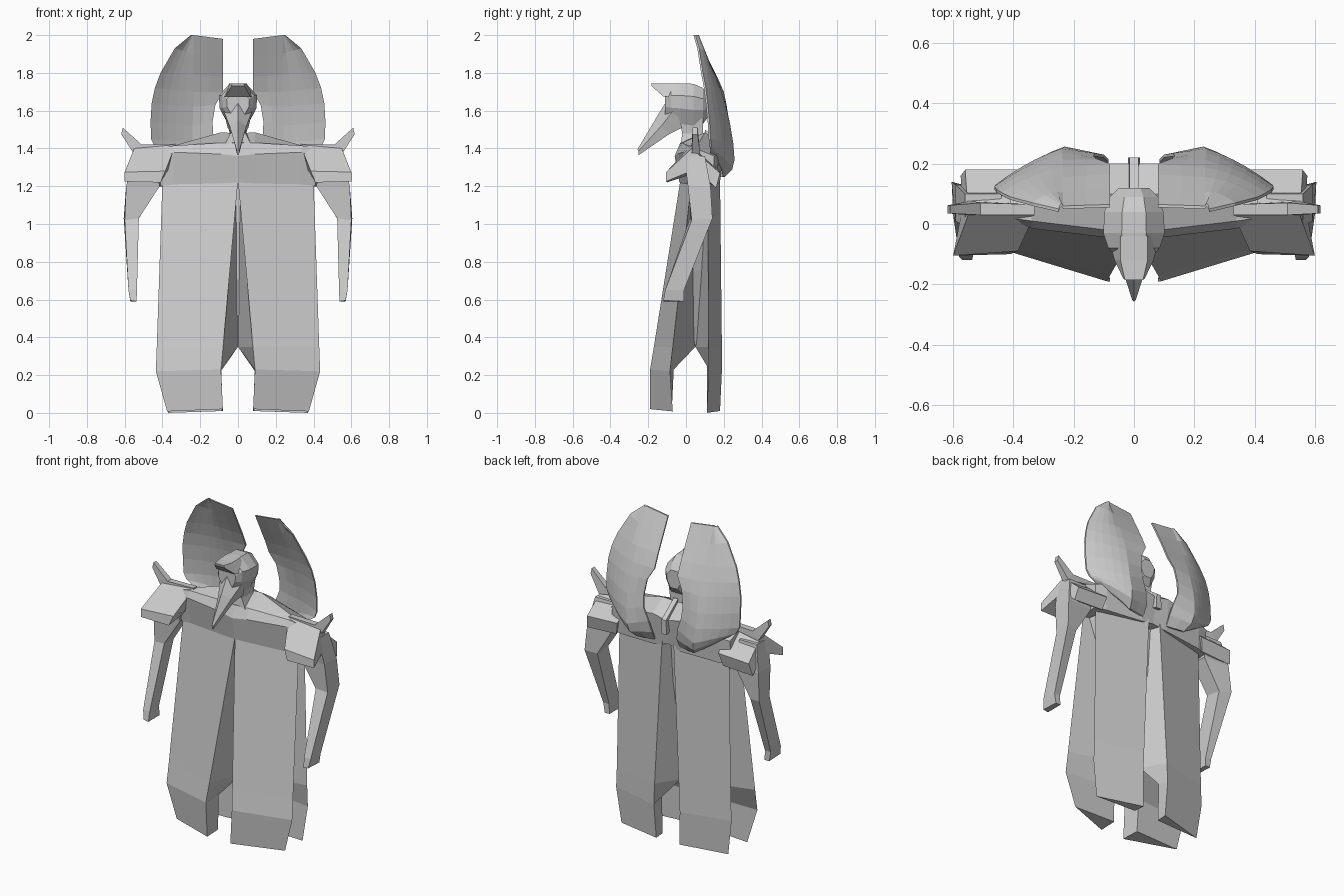
import bpy, bmesh
from mathutils import Vector

grey = bpy.data.materials.new("stone_grey")
grey.diffuse_color = (0.6, 0.6, 0.6, 1)


def finish(name, bm, mirror):
    bmesh.ops.remove_doubles(bm, verts=bm.verts, dist=0.0005)
    bmesh.ops.recalc_face_normals(bm, faces=bm.faces)
    me = bpy.data.meshes.new(name)
    bm.to_mesh(me)
    bm.free()
    me.materials.append(grey)
    ob = bpy.data.objects.new(name, me)
    bpy.context.collection.objects.link(ob)
    if mirror:
        mod = ob.modifiers.new("mirror", 'MIRROR')
        mod.use_mirror_merge = False
    return ob


def loft(name, rings, mirror=True):
    """Skin a row of equal-length point rings and cap both ends."""
    bm = bmesh.new()
    vs = [[bm.verts.new(p) for p in r] for r in rings]
    n = len(rings[0])
    for a, b in zip(vs, vs[1:]):
        for i in range(n):
            j = (i + 1) % n
            bm.faces.new((a[i], a[j], b[j], b[i]))
    bm.faces.new(vs[0])
    bm.faces.new(vs[-1])
    return finish(name, bm, mirror)


# Robe: wedge-shaped front and back panels that meet at a central fold
loft("front_robe_panel", [
    [(0, -.03, 1.23), (.40, .03, 1.23), (0, .05, 1.23)],
    [(.079, -.17, .35), (.43, -.07, .35), (0, .05, .35)],
    [(.09, -.19, .23), (.435, -.085, .22), (.09, -.065, .23)],
    [(.08, -.19, .02), (.375, -.07, .008), (.085, -.075, .02)]])
loft("back_robe_panel", [
    [(.04, .18, 1.25), (.38, .115, 1.25), (0, .05, 1.25)],
    [(.085, .19, .35), (.395, .12, .35), (0, .05, .35)],
    [(.09, .19, .22), (.40, .12, .22), (.09, .11, .25)],
    [(.08, .18, .01), (.37, .11, 0), (.085, .11, .01)]])

# Tapering inner core between the panels
loft("robe_core", [
    [(0, .02, 1.24), (.37, .03, 1.24), (.35, .11, 1.24), (0, .12, 1.24)],
    [(0, .03, .75), (.20, .02, .75), (.19, .09, .75), (0, .07, .75)],
    [(0, .045, .36), (.03, .045, .36), (.03, .055, .36), (0, .055, .36)]])


# Chest and shoulder yoke
def yoke(x, pts):
    return [(x, y, z) for y, z in pts]


loft("chest", [
    yoke(0, [(-.035, 1.22), (-.06, 1.36), (-.03, 1.43), (.10, 1.48), (.20, 1.40), (.17, 1.24)]),
    yoke(.09, [(-.02, 1.215), (-.045, 1.37), (-.02, 1.43), (.10, 1.485), (.20, 1.42), (.18, 1.22)]),
    yoke(.34, [(.015, 1.21), (-.015, 1.38), (.01, 1.415), (.06, 1.415), (.17, 1.37), (.16, 1.21)]),
    yoke(.41, [(.025, 1.20), (.01, 1.36), (.02, 1.40), (.05, 1.40), (.15, 1.36), (.14, 1.21)])])

# Shoulder pads: roof shape with front and back eaves
loft("shoulder_pad", [
    [(.33, .03, 1.42), (.385, -.09, 1.28), (.41, -.10, 1.22),
     (.38, .05, 1.27), (.37, .16, 1.20), (.35, .18, 1.28)],
    [(.55, .03, 1.40), (.60, -.105, 1.275), (.60, -.105, 1.225),
     (.57, .05, 1.29), (.575, .16, 1.19), (.56, .18, 1.27)]])

# Ridge fin ending in an upturned spike
loft("shoulder_spike", [
    [(.33, .03, 1.405), (.33, .065, 1.405), (.33, .065, 1.425), (.33, .03, 1.425)],
    [(.55, .03, 1.37), (.55, .075, 1.37), (.51, .07, 1.42), (.51, .03, 1.42)],
    [(.618, .035, 1.475), (.618, .062, 1.475), (.61, .062, 1.51), (.61, .035, 1.51)]])

# Arms: bent at the elbow, tapering forward to the wrist
loft("arm", [
    [(.44, -.01, 1.36), (.56, -.01, 1.36), (.56, .10, 1.36), (.44, .10, 1.36)],
    [(.415, .02, 1.20), (.592, .01, 1.20), (.592, .13, 1.20), (.42, .12, 1.20)],
    [(.525, .02, 1.03), (.60, .03, 1.02), (.605, .14, 1.03), (.53, .12, 1.02)],
    [(.535, -.11, .65), (.58, -.11, .65), (.58, -.01, .65), (.54, -.01, .65)],
    [(.537, -.12, .59), (.57, -.12, .595), (.57, -.01, .59), (.537, -.01, .59)]])

# Wings: cupped crescents, flat from inner rim to ridge, then sweeping forward to outer rim
rows = [
    ((.08, .065, 1.98), (.235, .06, 2.0), (.25, .05, 2.0)),
    ((.08, .115, 1.88), (.235, .105, 1.90), (.335, .07, 1.93)),
    ((.08, .165, 1.78), (.235, .155, 1.79), (.41, .09, 1.80)),
    ((.08, .20, 1.70), (.235, .188, 1.70), (.44, .105, 1.72)),
    ((.12, .215, 1.63), (.237, .212, 1.62), (.457, .115, 1.64)),
    ((.135, .225, 1.54), (.24, .235, 1.52), (.463, .125, 1.54)),
    ((.13, .235, 1.46), (.24, .25, 1.43), (.46, .13, 1.45)),
    ((.10, .23, 1.38), (.23, .257, 1.34), (.44, .135, 1.41)),
    ((.085, .215, 1.31), (.22, .245, 1.29), (.42, .14, 1.395)),
    ((.085, .185, 1.25), (.20, .205, 1.25), (.39, .14, 1.375))]


def sweep(a, m, b, n=5):
    """Straight run a-m, then a gently bowed run m-b."""
    a, m, b = Vector(a), Vector(m), Vector(b)
    pts = [a, (a + m) / 2]
    for i in range(n + 1):
        t = i / n
        pts.append(m.lerp(b, t) + Vector((0, .05 * t * (1 - t), 0)))
    return pts


wing_rings = []
for r in rows:
    back = sweep(*r)
    front = [p - Vector((0, .01, 0)) for p in back[::-1]]
    wing_rings.append(back + front)
loft("wing", wing_rings)

# Neck
loft("neck", [
    [(-.08, -.03, 1.40), (.08, -.03, 1.40), (.06, .12, 1.42), (-.06, .12, 1.42)],
    [(-.04, -.02, 1.48), (.04, -.02, 1.48), (.045, .09, 1.48), (-.045, .09, 1.48)],
    [(-.05, -.04, 1.58), (.05, -.04, 1.58), (.06, .09, 1.58), (-.06, .09, 1.58)]], mirror=False)

# Small spine crest sloping down behind the neck
loft("neck_crest", [
    [(-.02, .10, 1.36), (.02, .10, 1.36), (.02, .22, 1.32), (-.02, .22, 1.32)],
    [(-.015, .10, 1.50), (.015, .10, 1.50), (.015, .22, 1.41), (-.015, .22, 1.41)]], mirror=False)


# Skull: eight-sided rings from back to front
def skull_ring(y, w, top, bot):
    h = top - bot
    half = [(.4 * w, top), (w, top - .3 * h), (w * .95, top - .62 * h), (.5 * w, bot)]
    return [(x, y, z) for x, z in half] + [(-x, y, z) for x, z in half[::-1]]


loft("skull", [skull_ring(*r) for r in [
    (.12, .05, 1.68, 1.57), (.09, .08, 1.72, 1.53), (.04, .098, 1.742, 1.52),
    (-.03, .102, 1.745, 1.53), (-.08, .085, 1.74, 1.54), (-.11, .06, 1.70, 1.57)]], mirror=False)

# Brow visor
loft("brow", [
    [(-.085, -.04, 1.67), (.085, -.04, 1.67), (.045, -.04, 1.745), (-.045, -.04, 1.745)],
    [(-.065, -.12, 1.675), (.065, -.12, 1.675), (.045, -.12, 1.743), (-.045, -.12, 1.743)],
    [(-.035, -.182, 1.73), (.035, -.182, 1.73), (.03, -.185, 1.745), (-.03, -.185, 1.745)]], mirror=False)

# Long downturned beak
loft("beak", [
    [(0, -.11, 1.64), (.08, -.06, 1.61), (.055, -.02, 1.51), (-.055, -.02, 1.51), (-.08, -.06, 1.61)],
    [(0, -.165, 1.55), (.045, -.13, 1.52), (.03, -.09, 1.475), (-.03, -.09, 1.475), (-.045, -.13, 1.52)],
    [(0, -.257, 1.395), (.006, -.252, 1.385), (.004, -.25, 1.365), (-.004, -.25, 1.365),
     (-.006, -.252, 1.385)]], mirror=False)
